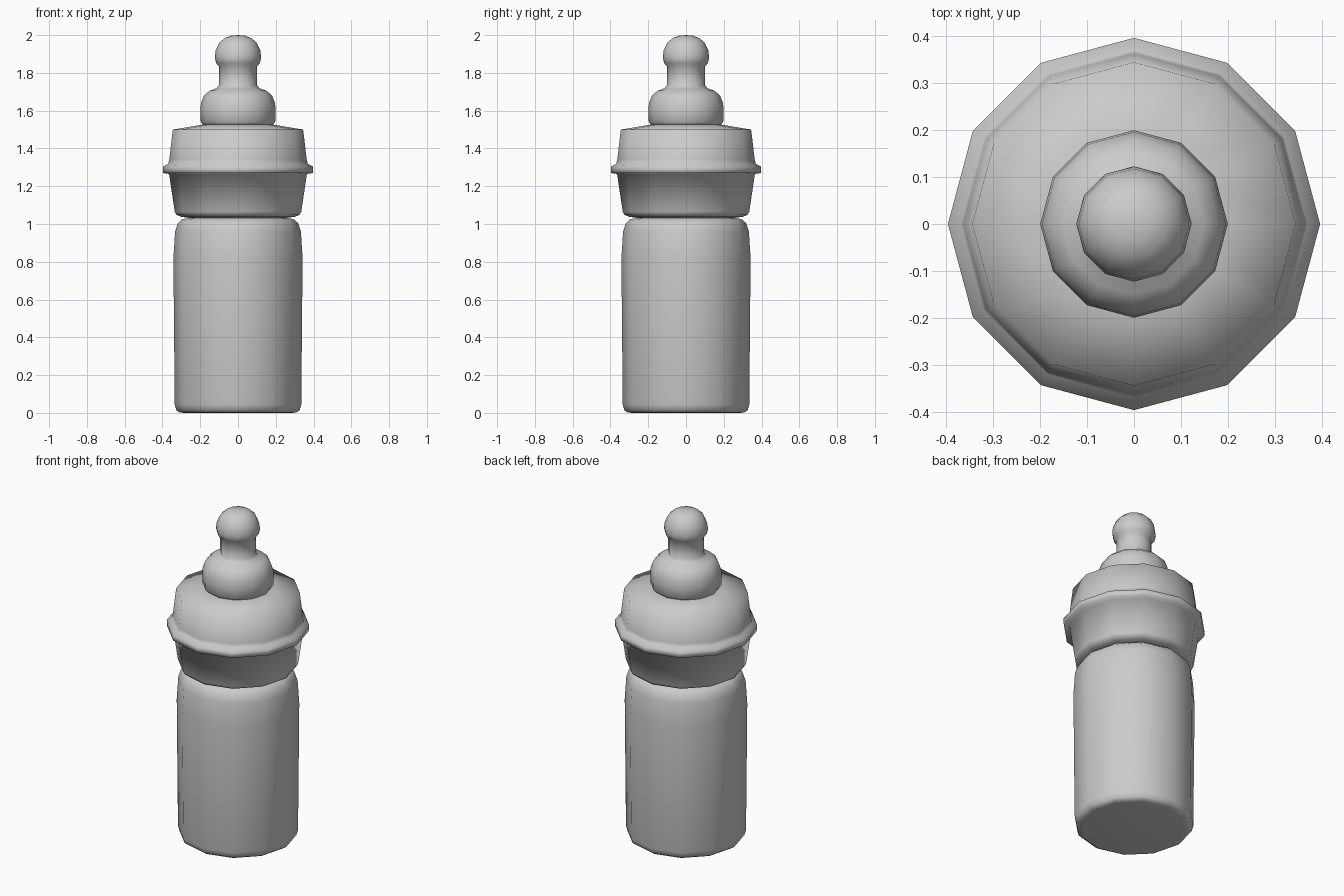
import bpy, bmesh
from math import cos, sin, tau

SIDES = 12

cube = bpy.data.objects.get("Cube")
if cube:
    bpy.data.objects.remove(cube, do_unlink=True)

grey = bpy.data.materials.new("plain grey")
grey.use_nodes = True
colour = (0.6, 0.6, 0.6, 1)
grey.diffuse_color = colour
grey.node_tree.nodes["Principled BSDF"].inputs["Base Color"].default_value = colour


def lathe(name, profile):
    """Turn a (radius, height) profile, listed bottom to top, about z."""
    bm = bmesh.new()
    rings = []
    for r, z in profile:
        if r == 0:
            rings.append([bm.verts.new((0, 0, z))] * SIDES)
        else:
            rings.append([bm.verts.new((r * cos(tau * i / SIDES), r * sin(tau * i / SIDES), z))
                          for i in range(SIDES)])
    for low, high in zip(rings, rings[1:]):
        for i in range(SIDES):
            j = (i + 1) % SIDES
            corners = dict.fromkeys((low[i], low[j], high[j], high[i]))
            bm.faces.new(list(corners))
    # Close an open end with a single flat face
    if profile[0][0] > 0:
        bm.faces.new(rings[0][::-1])
    if profile[-1][0] > 0:
        bm.faces.new(rings[-1])
    for face in bm.faces:
        face.smooth = True
    bmesh.ops.recalc_face_normals(bm, faces=bm.faces)
    mesh = bpy.data.meshes.new(name)
    bm.to_mesh(mesh)
    bm.free()
    mesh.materials.append(grey)
    obj = bpy.data.objects.new(name, mesh)
    bpy.context.collection.objects.link(obj)
    return obj


# Bottle body with rounded base and shoulder
lathe("bottle_body", [(0.29, 0), (0.31, 0.003), (0.327, 0.015), (0.335, 0.045), (0.342, 0.82),
                      (0.333, 0.96), (0.318, 1.005), (0.295, 1.025), (0.25, 1.035)])

# Screw collar with its flange and shallow top
lathe("screw_collar", [(0.24, 1.03), (0.3, 1.038), (0.325, 1.048), (0.335, 1.065), (0.365, 1.265),
                       (0.397, 1.27), (0.397, 1.305), (0.37, 1.318), (0.364, 1.34),
                       (0.345, 1.5), (0.18, 1.527)])

# Teat: bulged base, neck and rounded tip
lathe("teat", [(0.18, 1.52), (0.197, 1.54), (0.2, 1.6), (0.196, 1.64), (0.18, 1.68), (0.15, 1.706),
               (0.115, 1.718), (0.1, 1.735), (0.1, 1.835), (0.116, 1.852), (0.123, 1.88),
               (0.118, 1.92), (0.1, 1.958), (0.07, 1.985), (0.035, 1.997), (0, 2)])
